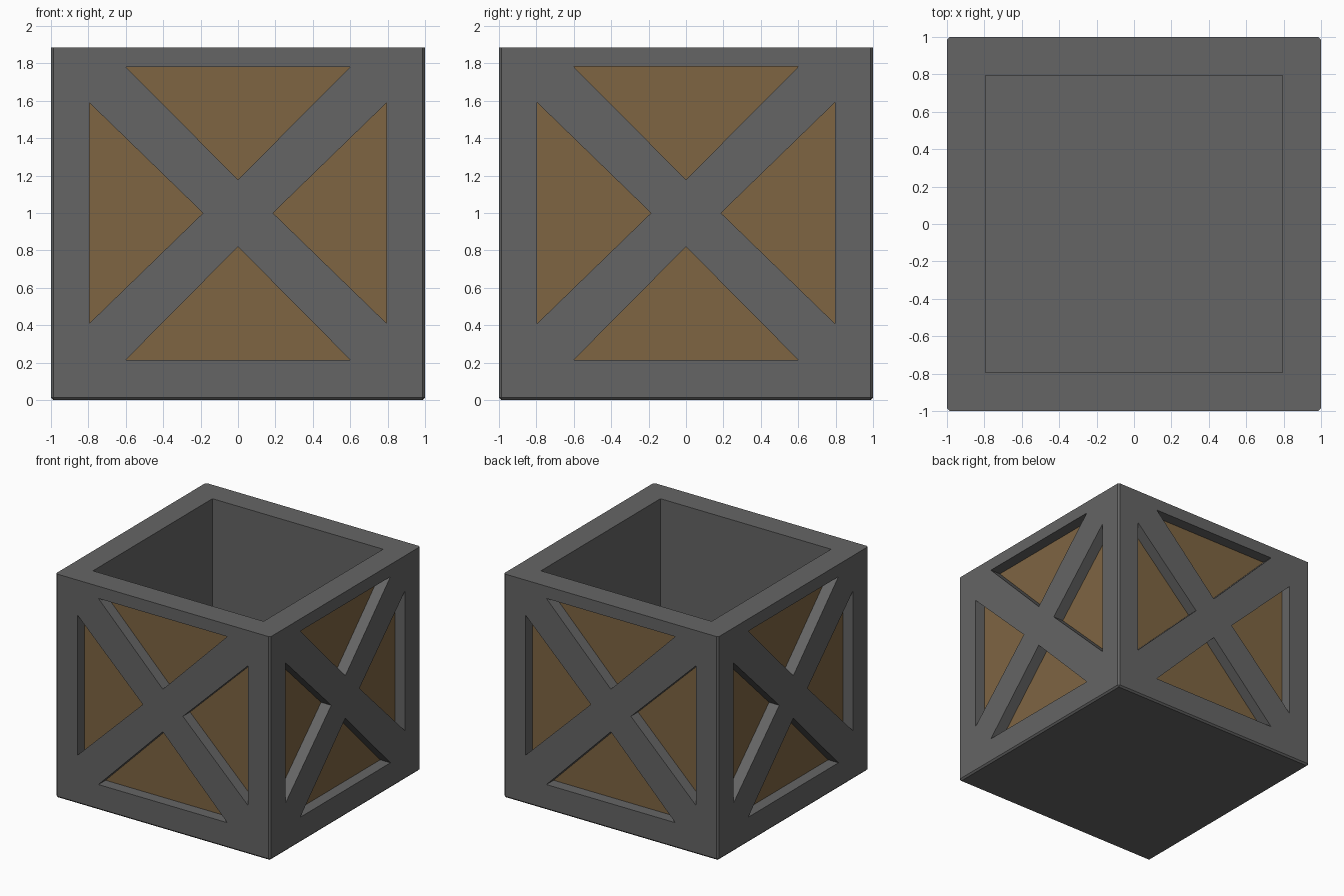
import bpy, bmesh, math
from mathutils import Matrix, Vector

if "Cube" in bpy.data.objects:
    bpy.data.objects.remove(bpy.data.objects["Cube"])

H, WALL_IN, FLOOR, DEPTH, CH = 1.885, 0.795, 0.2, 0.095, 0.014

def material(name, rgb):
    m = bpy.data.materials.new(name)
    m.diffuse_color = (*rgb, 1)
    m.use_nodes = True
    m.node_tree.nodes["Principled BSDF"].inputs["Base Color"].default_value = m.diffuse_color
    return m

grey = material("dark grey frame", (0.13, 0.13, 0.13))
brown = material("brown panel", (0.21, 0.13, 0.055))

def add_object(name, bm):
    bmesh.ops.recalc_face_normals(bm, faces=bm.faces)
    me = bpy.data.meshes.new(name)
    bm.to_mesh(me)
    bm.free()
    ob = bpy.data.objects.new(name, me)
    bpy.context.collection.objects.link(ob)
    return ob

def box(bm, half, z0, z1):
    mat = Matrix.Translation((0, 0, (z0 + z1) / 2)) @ Matrix.Diagonal((2 * half, 2 * half, z1 - z0, 1))
    bmesh.ops.create_cube(bm, size=1, matrix=mat)

# Crate block, chamfered on the upright and bottom edges
bm = bmesh.new()
box(bm, 1, 0, H)
edges = [e for e in bm.edges if min(v.co.z for v in e.verts) < 0.01]
bmesh.ops.bevel(bm, geom=edges, offset=CH, segments=1, affect='EDGES')
crate = add_object("crate", bm)
crate.data.materials.append(grey)
crate.data.materials.append(brown)

# Cutters: the inner cavity and four triangular recesses on each side
bm = bmesh.new()
box(bm, WALL_IN, FLOOR, H + 0.2)
cavity = add_object("cavity_cutter", bm)

triangles = [
    [(-0.6, 1.782), (0.6, 1.782), (0, 1.178)],
    [(-0.6, 0.215), (0.6, 0.215), (0, 0.82)],
    [(-0.795, 1.59), (-0.795, 0.41), (-0.187, 1.0)],
    [(0.795, 1.59), (0.795, 0.41), (0.187, 1.0)],
]
bm = bmesh.new()
for side in range(4):
    rot = Matrix.Rotation(side * math.pi / 2, 3, 'Z')
    for tri in triangles:
        a = [bm.verts.new(rot @ Vector((x, -1.1, z))) for x, z in tri]
        b = [bm.verts.new(rot @ Vector((x, DEPTH - 1, z))) for x, z in tri]
        bm.faces.new(a)
        bm.faces.new(b)
        for i in range(3):
            j = (i + 1) % 3
            bm.faces.new((a[i], a[j], b[j], b[i]))
recesses = add_object("recess_cutter", bm)

bpy.context.view_layer.objects.active = crate
for cutter in (cavity, recesses):
    cutter.hide_render = True
    mod = crate.modifiers.new("cut", 'BOOLEAN')
    mod.operation, mod.solver, mod.object = 'DIFFERENCE', 'EXACT', cutter
    bpy.ops.object.modifier_apply(modifier=mod.name)
    bpy.data.objects.remove(cutter)

# Recess floors are brown, everything else grey
for p in crate.data.polygons:
    n, c = p.normal, p.center
    flat = max(abs(n.x), abs(n.y)) > 0.99
    p.material_index = int(flat and abs(n.dot(c) - (1 - DEPTH)) < 0.01)
